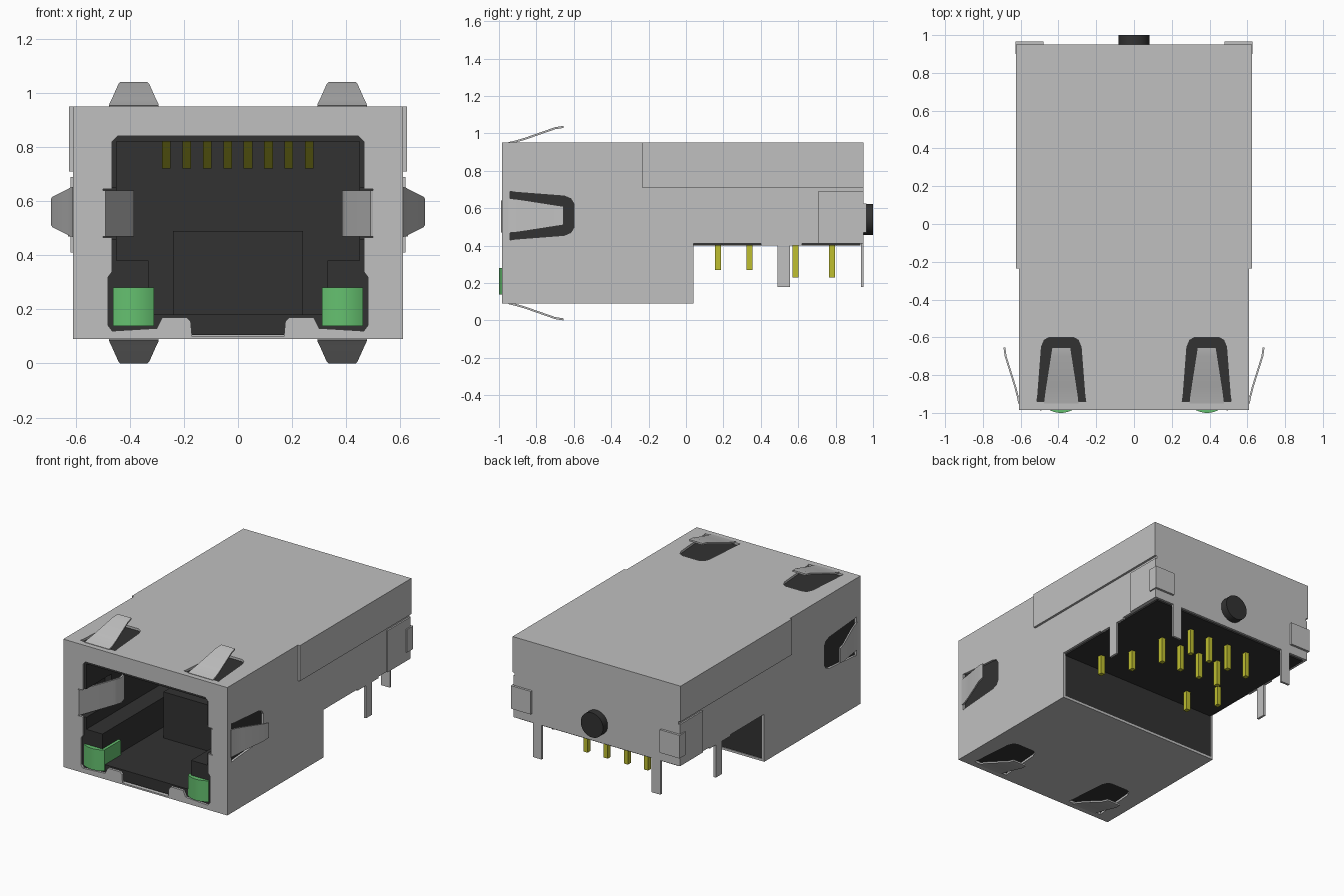
import bpy, bmesh, math
from mathutils import Matrix, Vector

if "Cube" in bpy.data.objects:
    bpy.data.objects.remove(bpy.data.objects["Cube"], do_unlink=True)


def material(name, rgb):
    m = bpy.data.materials.new(name)
    m.use_nodes = True
    m.diffuse_color = (*rgb, 1)
    m.node_tree.nodes["Principled BSDF"].inputs["Base Color"].default_value = (*rgb, 1)
    return m


METAL = material("shield grey", (0.53, 0.53, 0.53))
BLACK = material("housing black", (0.032, 0.032, 0.032))
GOLD = material("contact yellow", (0.52, 0.52, 0.03))
GREEN = material("lamp green", (0.13, 0.53, 0.16))


def finish(name, bm, mat, smooth=False):
    bmesh.ops.recalc_face_normals(bm, faces=bm.faces)
    me = bpy.data.meshes.new(name)
    bm.to_mesh(me)
    bm.free()
    me.materials.append(mat)
    ob = bpy.data.objects.new(name, me)
    bpy.context.collection.objects.link(ob)
    if smooth:
        bpy.ops.object.select_all(action="DESELECT")
        ob.select_set(True)
        bpy.context.view_layer.objects.active = ob
        bpy.ops.object.shade_smooth_by_angle(angle=math.radians(35))
    return ob


def prism(name, pts, axis, a, b, mat, matrix=None, smooth=False):
    """Extrude a 2D outline along an axis from a to b."""
    place = {"x": lambda p, t: (t, p[0], p[1]),
             "y": lambda p, t: (p[0], t, p[1]),
             "z": lambda p, t: (p[0], p[1], t)}[axis]
    bm = bmesh.new()
    lo = [bm.verts.new(place(p, a)) for p in pts]
    hi = [bm.verts.new(place(p, b)) for p in pts]
    bm.faces.new(lo)
    bm.faces.new(hi)
    n = len(pts)
    for i in range(n):
        j = (i + 1) % n
        bm.faces.new((lo[i], lo[j], hi[j], hi[i]))
    if matrix:
        bm.transform(matrix)
    return finish(name, bm, mat, smooth)


def box(name, x, y, z, mat):
    rect = [(x[0], y[0]), (x[1], y[0]), (x[1], y[1]), (x[0], y[1])]
    return prism(name, rect, "z", z[0], z[1], mat)


def cut(target, cutters):
    """Subtract the cutters, bake the result and remove them."""
    for c in cutters:
        mod = target.modifiers.new("cut", "BOOLEAN")
        mod.operation = "DIFFERENCE"
        mod.solver = "EXACT"
        mod.object = c
    deps = bpy.context.evaluated_depsgraph_get()
    me = bpy.data.meshes.new_from_object(target.evaluated_get(deps))
    target.modifiers.clear()
    target.data = me
    for c in cutters:
        bpy.data.objects.remove(c, do_unlink=True)


def side(front, back, low, step, high, foot):
    """L-shaped side outline of shield and housing."""
    return [(front, low), (foot, low), (foot, step), (back, step), (back, high), (front, high)]


def ribbon(pts, t):
    """Thicken a 2D path into a closed outline."""
    vs = [Vector(p) for p in pts]
    off = []
    for i, v in enumerate(vs):
        d = (vs[min(i + 1, len(vs) - 1)] - vs[max(i - 1, 0)]).normalized()
        off.append(v + Vector((-d.y, d.x)) * t)
    return vs + off[::-1]


# Frames for spring fingers: origin on the wall, local z pointing outward
frames = []
for s, tag in ((-1, "right"), (1, "left")):
    for label, loc, angle, size in (("top_" + tag, (s * .385, 0, .95), 0, 1),
                                    ("bottom_" + tag, (s * .385, 0, .09), math.pi, 1),
                                    ("side_" + tag, (s * .61, 0, .56), s * math.pi / 2, .9)):
        m = Matrix.Translation(loc) @ Matrix.Rotation(angle, 4, "Y") @ Matrix.Diagonal((1, 1, size, 1))
        frames.append((label, m))

# Metal shield: hollow L-shaped shell with the port opening and finger slots
shield = prism("shield", side(-.985, .95, .09, .41, .95, .04), "x", -.61, .61, METAL)
half = [(.17, .10), (.175, .155), (.19, .17), (.28, .17), (.30, .13), (.465, .12), (.48, .14),
        (.48, .32), (.465, .34), (.465, .82), (.445, .84)]
opening = half + [(-x, z) for x, z in reversed(half)]
slot_half = [(.13, -.94), (.125, -.91), (.105, -.65), (.09, -.615), (.065, -.6)]
slot = slot_half + [(-x, y) for x, y in reversed(slot_half)]
cutters = [prism("hollow_cutter", side(-.97, .935, .105, .39, .935, .05), "x", -.595, .595, METAL),
           prism("opening_cutter", opening, "y", -1.1, -.95, METAL),
           box("clip_cutter", (-.5, .5), (-1.1, -.95), (.465, .645), METAL)]
cutters += [prism("slot_cutter", slot, "z", -.04, .04, METAL, m) for _, m in frames]
cut(shield, cutters)

# Black housing with plug cavity, latch channel and clip pockets
housing = prism("housing", side(-.969, .934, .106, .40, .934, .036), "x", -.594, .594, BLACK)
cut(housing, [box("cavity_cutter", (-.45, .45), (-1.1, -.1), (.38, .82), BLACK),
              box("channel_cutter", (-.33, .33), (-1.1, -.1), (.18, .5), BLACK),
              box("pocket_cutter", (-.5, .5), (-1.1, -.7), (.46, .65), BLACK)])
box("cavity_step", (-.24, .24), (-.45, -.09), (.17, .49), BLACK)

# Spring fingers on top, bottom and both sides
rows = [(-.95, .092, -.008), (-.915, .09, 0), (-.86, .082, .016), (-.70, .057, .072), (-.655, .05, .079)]
for label, m in frames:
    bm = bmesh.new()
    rings = []
    for y, w, h in rows:
        rings.append([bm.verts.new(p) for p in
                      ((-w, y, h), (w, y, h), (w, y, h + .011), (-w, y, h + .011))])
    for a, b in zip(rings, rings[1:]):
        for i in range(4):
            j = (i + 1) % 4
            bm.faces.new((a[i], a[j], b[j], b[i]))
    bm.faces.new(rings[0])
    bm.faces.new(rings[-1])
    bm.transform(m)
    finish("spring_finger_" + label, bm, METAL, True)

for s, tag in ((-1, "right"), (1, "left")):
    def span(a, b):
        return sorted((s * a, s * b))

    # Inner plug clips
    clip = [(s * x, y) for x, y in ((.5, -.985), (.48, -.93), (.41, -.74), (.395, -.69), (.41, -.64))]
    prism("plug_clip_" + tag, ribbon(clip, s * .011), "z", .47, .64, METAL, smooth=True)

    # Folded side panels and rear lock tabs
    box("upper_side_panel_" + tag, span(.605, .625), (-.235, .95), (.71, .95), METAL)
    box("lower_side_panel_" + tag, span(.605, .62), (.705, .95), (.41, .69), METAL)
    box("lock_tab_side_" + tag, span(.605, .628), (.90, .965), (.47, .625), METAL)
    box("lock_tab_rear_" + tag, span(.48, .615), (.945, .965), (.47, .625), METAL)

    # Shield legs
    box("side_leg_" + tag, span(.595, .61), (.49, .555), (.18, .42), METAL)
    box("side_leg_lip_" + tag, span(.595, .61), (.40, .62), (.40, .42), METAL)
    box("rear_leg_" + tag, span(.41, .475), (.935, .95), (.18, .42), METAL)

    # Indicator lamps with a bulged front
    arc = [(s * .387 + .076 * t, -1 + .024 * t * t) for t in [i / 6 - 1 for i in range(13)]]
    arc += [(s * .387 + .076, -.8), (s * .387 - .076, -.8)]
    prism("lamp_" + tag, arc, "z", .138, .28, GREEN, smooth=True)
    # Dark recess behind each lamp
    box("lamp_block_" + tag, span(.33, .45), (-.965, -.5), (.30, .38), BLACK)

# Sloping plug contacts
for i in range(8):
    x = -.265 + i * .0755
    prism(f"contact_{i + 1}", ribbon([(-.8, .822), (-.76, .815), (-.45, .72)], .012), "x",
          x - .016, x + .016, GOLD)

# Board pins beneath the rear half: (y, tip height, x positions)
pin_rows = ((.17, .27, (.41, -.29)), (.34, .27, (.30, -.40)),
            (.585, .23, (.26, .11, -.04, -.19)), (.78, .23, (.19, .04, -.11, -.26)))
for r, (y, tip, xs) in enumerate(pin_rows):
    for c, x in enumerate(xs):
        box(f"board_pin_{r + 1}_{c + 1}", (x - .015, x + .015), (y - .016, y + .016), (tip, .42), GOLD)

# Round plug on the back wall
circle = [(.083 * math.cos(a), .54 + .083 * math.sin(a)) for a in [math.tau * i / 32 for i in range(32)]]
prism("rear_button", circle, "y", .94, 1, BLACK, smooth=True)
